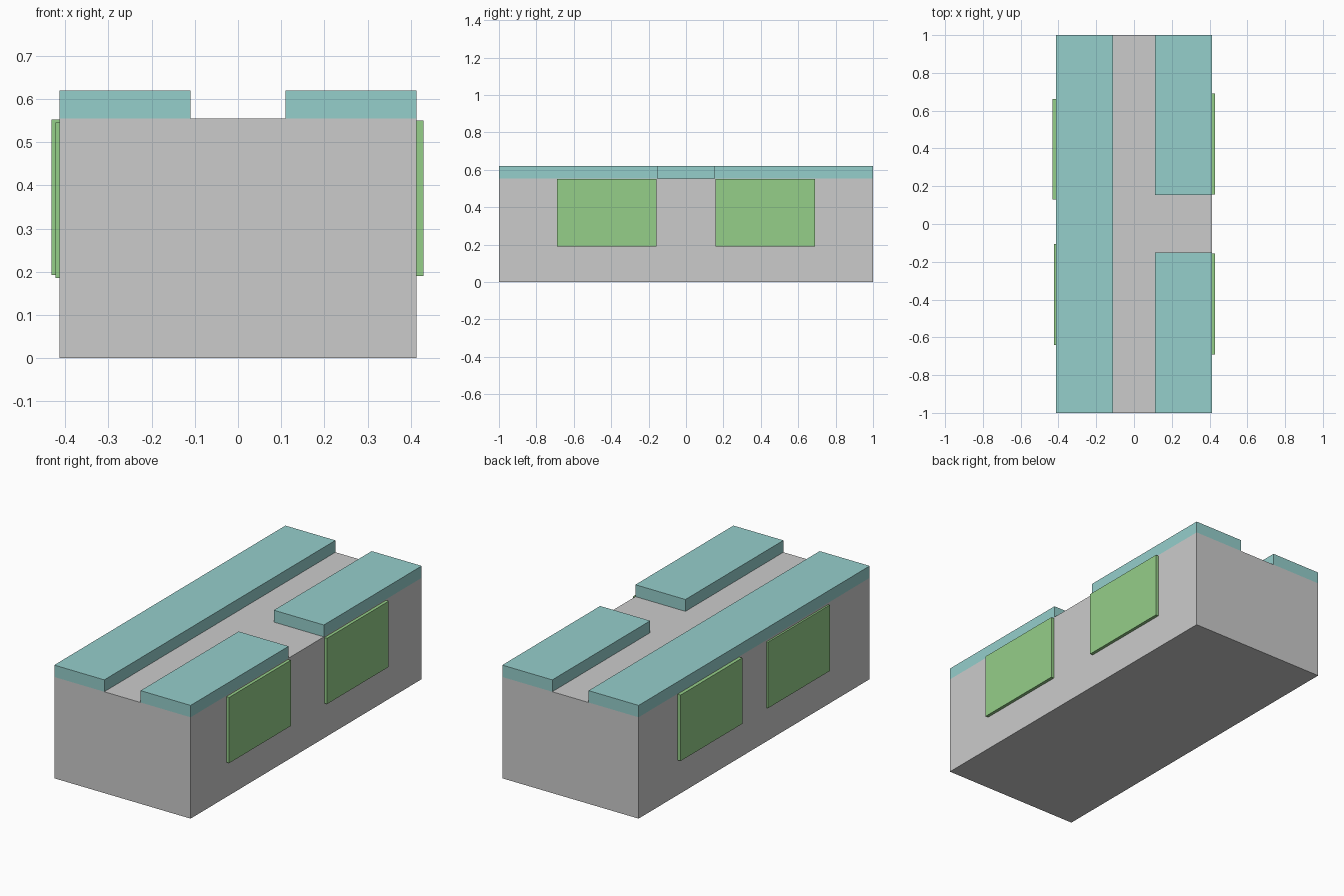
import bpy
import bmesh
from mathutils import Vector

if "Cube" in bpy.data.objects:
    bpy.data.objects.remove(bpy.data.objects["Cube"])


def material(name, color):
    mat = bpy.data.materials.new(name)
    mat.diffuse_color = color
    mat.use_nodes = True
    mat.node_tree.nodes["Principled BSDF"].inputs["Base Color"].default_value = mat.diffuse_color
    return mat


def box(name, lo, hi, mat=None):
    lo, hi = Vector(lo), Vector(hi)
    centre = (lo + hi) / 2
    bm = bmesh.new()
    bmesh.ops.create_cube(bm, size=1)
    bmesh.ops.scale(bm, vec=hi - lo, verts=bm.verts)
    mesh = bpy.data.meshes.new(name)
    bm.to_mesh(mesh)
    bm.free()
    if mat:
        mesh.materials.append(mat)
    obj = bpy.data.objects.new(name, mesh)
    obj.location = centre
    bpy.context.collection.objects.link(obj)
    return obj


HALF_W, INNER = 0.413, 0.11
BODY_TOP, TOP = 0.555, 0.62
teal = material("teal", (0.3, 0.62, 0.6, 1))
green = material("green", (0.3, 0.62, 0.25, 1))

# Main block
box("body", (-HALF_W, -1, 0), (HALF_W, 1, BODY_TOP))

# Raised roof strips: one full length, two split by a cross gap
box("roof_strip_left", (-HALF_W, -1, BODY_TOP), (-INNER, 1, TOP), teal)
for name, y0, y1 in (("front", -1, -0.152), ("back", 0.153, 1)):
    box(f"roof_strip_right_{name}", (INNER, y0, BODY_TOP), (HALF_W, y1, TOP), teal)

# Side panels: right pair level, left pair slightly offset
for name, x0, x1, y0, y1, z0, z1 in (
    ("right_front", HALF_W, 0.43, -0.69, -0.157, 0.19, 0.55),
    ("right_back", HALF_W, 0.43, 0.157, 0.69, 0.19, 0.55),
    ("left_front", -0.423, -HALF_W, -0.64, -0.105, 0.185, 0.546),
    ("left_back", -0.432, -HALF_W, 0.13, 0.663, 0.192, 0.553),
):
    box(f"side_panel_{name}", (x0, y0, z0), (x1, y1, z1), green)
